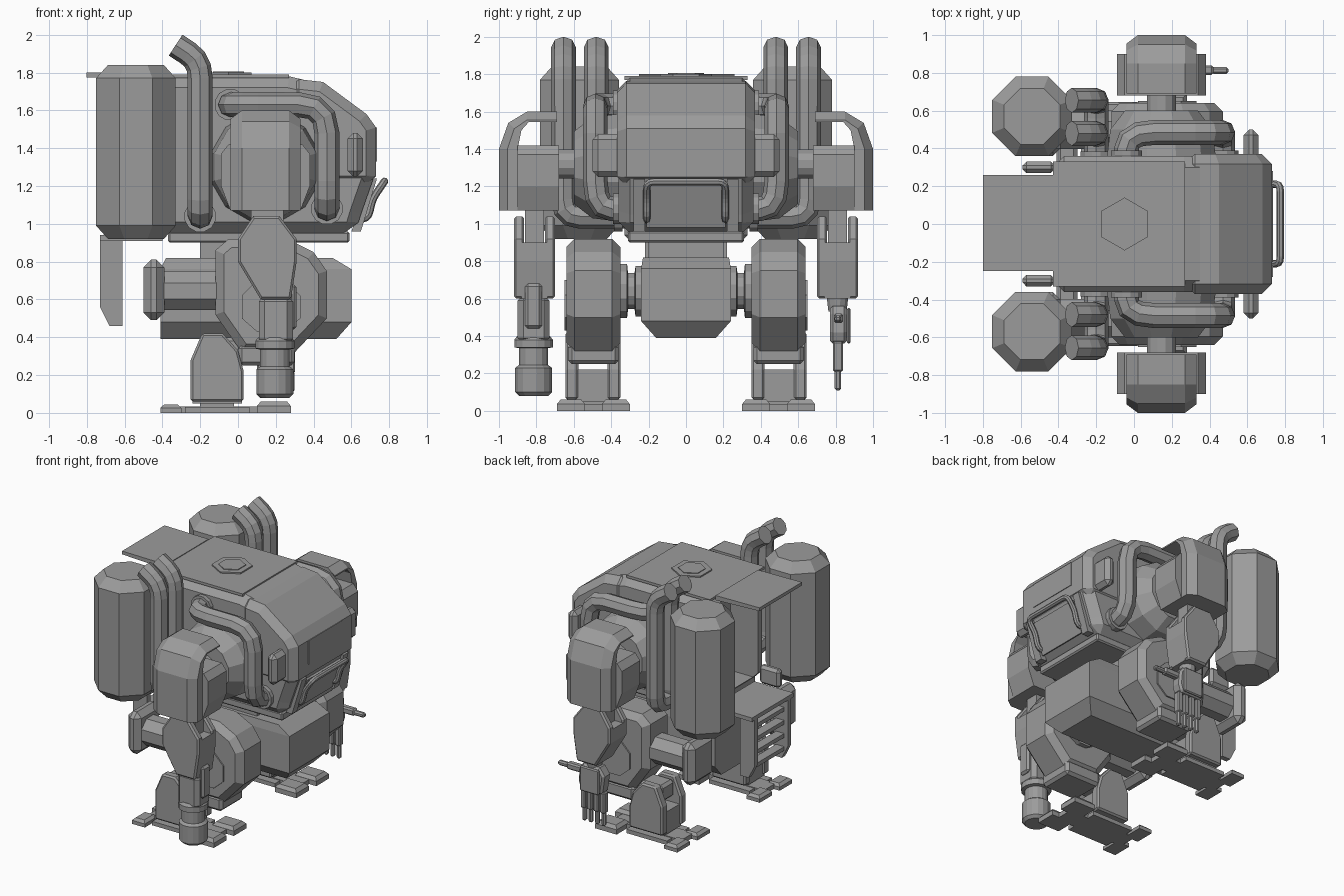
import bpy, bmesh, math
from mathutils import Vector

if "Cube" in bpy.data.objects:
    bpy.data.objects.remove(bpy.data.objects["Cube"], do_unlink=True)

mat = bpy.data.materials.new("plain grey")
mat.use_nodes = True
mat.diffuse_color = (0.33, 0.33, 0.33, 1)
mat.node_tree.nodes["Principled BSDF"].inputs["Base Color"].default_value = (0.33, 0.33, 0.33, 1)


def link(ob):
    bpy.context.scene.collection.objects.link(ob)
    ob.data.materials.append(mat)
    return ob


def loft(name, axis, rings, pair=False, bevel=0):
    """Skin matching outlines placed along an axis; pair mirrors across y."""
    place = {"x": lambda p, a, b: (p, a, b), "y": lambda p, a, b: (a, p, b),
             "z": lambda p, a, b: (a, b, p)}[axis]
    bm = bmesh.new()
    loops = [[bm.verts.new(place(pos, a, b)) for a, b in pts] for pos, pts in rings]
    n = len(loops[0])
    for low, high in zip(loops, loops[1:]):
        for i in range(n):
            j = (i + 1) % n
            bm.faces.new((low[i], low[j], high[j], high[i]))
    bm.faces.new(loops[0])
    bm.faces.new(loops[-1])
    bmesh.ops.recalc_face_normals(bm, faces=bm.faces)
    me = bpy.data.meshes.new(name)
    bm.to_mesh(me)
    bm.free()
    ob = link(bpy.data.objects.new(name, me))
    if bevel:
        m = ob.modifiers.new("chamfer", "BEVEL")
        m.width, m.segments, m.angle_limit = bevel, 1, math.radians(60)
    if pair:
        m = ob.modifiers.new("other_side", "MIRROR")
        m.use_axis = (False, True, False)
        m.use_mirror_merge = False
    return ob


def prism(name, axis, lo, hi, pts, pair=False, bevel=0):
    return loft(name, axis, [(lo, pts), (hi, pts)], pair, bevel)


def rect(a0, a1, b0, b1):
    return [(a0, b0), (a1, b0), (a1, b1), (a0, b1)]


def box(name, x0, x1, y0, y1, z0, z1, pair=False, bevel=0):
    return prism(name, "z", z0, z1, rect(x0, x1, y0, y1), pair, bevel)


def circle(a, b, r, n=12):
    return [(a + r * math.cos((i + .5) * math.tau / n), b + r * math.sin((i + .5) * math.tau / n))
            for i in range(n)]


def turned(name, axis, a, b, steps, pair=False, n=12):
    return loft(name, axis, [(p, circle(a, b, r, n)) for p, r in steps], pair)


def pipe(name, pts, r, bend=.1, pair=False, res=2):
    """Tube along a path with rounded corners."""
    pts = [Vector(p) for p in pts]
    path = [pts[0]]
    for a, b, c in zip(pts, pts[1:], pts[2:]):
        p = b + (a - b).normalized() * min(bend, (a - b).length * .49)
        q = b + (c - b).normalized() * min(bend, (c - b).length * .49)
        path += [p.lerp(b, t).lerp(b.lerp(q, t), t) for t in (0, .33, .67, 1)]
    path.append(pts[-1])
    cu = bpy.data.curves.new(name, "CURVE")
    cu.dimensions, cu.bevel_depth, cu.bevel_resolution, cu.use_fill_caps = "3D", r, res, True
    for s in ((1, -1) if pair else (1,)):
        sp = cu.splines.new("POLY")
        sp.points.add(len(path) - 1)
        for v, p in zip(sp.points, path):
            v.co = (p.x, p.y * s, p.z, 1)
        sp.use_smooth = False
    return link(bpy.data.objects.new(name, cu))


# Hull with an open rear cabin
hull = prism("hull", "y", -.36, .36, [(-.43, .95), (.62, .95), (.65, 1.05), (.72, 1.25), (.72, 1.5),
             (.67, 1.57), (.44, 1.74), (.27, 1.78), (-.43, 1.78)], bevel=.06)
cutter = box("cabin_cutter", -.6, -.2, -.25, .25, .97, 1.72)
cutter.hide_render = True
cutter.hide_set(True)
cut = hull.modifiers.new("cabin", "BOOLEAN")
cut.object, cut.solver = cutter, "EXACT"
prism("canopy", "y", -.37, .37, [(.27, 1.2), (.715, 1.2), (.73, 1.25), (.73, 1.51), (.68, 1.58),
      (.45, 1.75), (.27, 1.77)], bevel=.07)
box("hull_floor", -.37, .59, -.31, .31, .9, .96, bevel=.01)
box("roof_panel", -.43, .27, -.33, .33, 1.77, 1.79)
prism("rear_awning", "y", -.25, .26, [(-.8, 1.775), (-.43, 1.76), (-.43, 1.795), (-.8, 1.8)])
for nm, r, z in (("hatch_rim", .14, 1.8), ("hatch_lid", .095, 1.805)):
    prism(nm, "z", 1.78, z, circle(-.05, 0, r, 6))
prism("windscreen", "y", -.2, .2, rect(.725, .735, 1.33, 1.51))
prism("nose_panel", "y", -.21, .21, [(.64, .98), (.648, .98), (.726, 1.21), (.7, 1.21)])
for s in (-1, 1):
    prism("nose_frame", "y", s * .25 - .03, s * .25 + .03,
          [(.6, .96), (.65, .96), (.735, 1.24), (.7, 1.24)])
pipe("front_handle", [(.62, -.21, 1.02), (.69, -.21, 1.03), (.71, -.21, 1.13), (.775, -.21, 1.225),
     (.775, .21, 1.225), (.71, .21, 1.13), (.69, .21, 1.03), (.62, .21, 1.02)], .02, .04)
box("side_lamp", .58, .66, .34, .5, 1.25, 1.48, True, .03)

# Rear platform and ladder
box("rear_platform", -.73, -.4, -.25, .25, .91, .94)
box("platform_post", -.59, -.42, .27, .33, .92, 1.06, True, .02)
prism("ladder_rail", "y", .18, .22, [(-.73, .92), (-.61, .92), (-.61, .46), (-.68, .46), (-.73, .56)], True)
for i in range(4):
    box("ladder_rung", -.7, -.63, -.19, .19, .52 + i * .1, .55 + i * .1)

# Tanks, exhausts and side pipes
loft("tank", "z", [(z, circle(-.54, .57, r, 8)) for z, r in
     ((.92, .16), (.99, .228), (1.77, .228), (1.84, .16))], True)
for y in (.48, .655):
    pipe("exhaust", [(-.2, .3, 1.04), (-.2, y, 1.04), (-.2, y, 1.86), (-.33, y, 1.945)], .066, .09, True)
turned("exhaust_flange", "y", -.2, 1.04, [(.34, .085), (.385, .085)], True)
pipe("side_pipe", [(-.04, .3, 1.63), (-.04, .485, 1.63), (.47, .485, 1.63), (.47, .485, 1.08),
     (.47, .3, 1.08)], .066, .15, True)
for x, z in ((-.04, 1.63), (.47, 1.08)):
    turned("pipe_flange", "y", x, z, [(.34, .085), (.39, .085)], True)

# Shoulders
turned("shoulder_hub", "y", .145, 1.3, [(.34, .3), (.5, .28), (.6, .2)], True)
turned("shoulder_shaft", "y", .145, 1.32, [(.55, .08), (.75, .08)], True)
prism("shoulder_block", "y", .68, .9, [(-.04, 1.07), (.33, 1.07), (.38, 1.2), (.38, 1.37), (.34, 1.42),
      (-.05, 1.42), (-.09, 1.37), (-.09, 1.2)], True)


def arch(d):
    return [(.69, 1.6 - d), (.85, 1.6 - d), (.95 - d * .7, 1.54 - d * .7), (1 - d, 1.4), (1 - d, 1.07),
            (.9, 1.07), (.9, 1.4), (.88, 1.5), (.84, 1.545), (.69, 1.545)]


loft("shoulder_guard", "x", [(-.04, arch(.045)), (.02, arch(0)), (.27, arch(0)), (.33, arch(.045))], True)

# Arms
box("elbow_link", .07, .24, .76, .86, .9, 1.1, True)
arm = [(0, .8), (0, .92), (.08, 1.04), (.22, 1.04), (.31, .92), (.31, .8), (.28, .6), (.12, .6)]
for y in (.7, .865):
    prism("forearm_plate", "y", y, y + .055, arm, True, .012)
prism("forearm_core", "y", .74, .88, [(x, min(z, .9)) for x, z in arm], True)

# Right arm cannon
box("cannon_body", .11, .29, -.9, -.73, .36, .62, bevel=.03)
box("cannon_rib", .27, .31, -.86, -.77, .44, .68, bevel=.015)
turned("cannon_barrel", "z", .195, -.815, [(.08, .08), (.1, .1), (.23, .1), (.245, .08), (.335, .08),
       (.34, .105), (.38, .105), (.4, .09)], n=16)

# Left hand
turned("wrist", "z", .2, .81, [(.53, .05), (.61, .06)])
prism("palm", "y", .77, .86, [(.11, .36), (.29, .36), (.31, .42), (.3, .52), (.27, .56), (.13, .56),
      (.09, .5)], bevel=.015)
box("hand_guard", .12, .28, .86, .88, .36, .55, bevel=.008)
box("thumb_base", .28, .42, .79, .84, .47, .52, bevel=.01)
box("thumb_tip", .41, .5, .795, .83, .475, .51, bevel=.01)
for i in range(4):
    x = .1 + i * .054
    box("finger_base", x, x + .04, .785, .84, .21, .37, bevel=.008)
    box("finger_tip", x + .004, x + .036, .795, .83, .11, .22, bevel=.01)

# Pelvis and waist
hips = rect(-.41, .6, -.24, .24)
loft("pelvis", "z", [(.39, rect(-.41, .52, -.16, .16)), (.48, hips), (.76, hips),
     (.82, rect(-.38, .5, -.23, .23))])
box("waist", -.2, .3, -.2, .2, .8, .92)
turned("hip_shaft", "y", .18, .64, [(.22, .14), (.27, .14), (.275, .1), (.31, .1), (.315, .15), (.37, .15)], True)

# Legs with rear thrusters
prism("thigh", "y", .35, .64, [(-.12, .52), (-.12, .86), (-.05, .92), (.26, .92), (.4, .85), (.47, .75),
      (.47, .5), (.3, .32), (.02, .32)], True, .045)
prism("thigh_plate", "y", .63, .65, [(.02, .5), (.02, .62), (.1, .7), (.25, .7), (.33, .62), (.33, .5),
      (.25, .43), (.1, .43)], True)
box("knee_block", .0, .3, .36, .63, .25, .36, True, .02)
box("knee_link", -.2, .2, .42, .58, .27, .4, True, .02)
shin = [(-.25, .06), (-.25, .28), (-.19, .42), (-.08, .42), (0, .33), (.03, .22), (.03, .06)]
for y in (.35, .575):
    prism("shin_plate", "y", y, y + .07, shin, True, .012)
box("shin_core", -.24, .02, .4, .6, .05, .22, True)
turned("thruster_neck", "x", .5, .645, [(-.4, .11), (-.1, .11)], True, 8)
box("thruster", -.5, -.39, .36, .64, .49, .81, True, .04)

# Feet
box("foot_sole", -.36, .22, .42, .57, 0, .035, True)
box("foot_pad", -.28, .06, .36, .63, 0, .03, True)
box("ankle", -.2, -.02, .42, .57, .02, .07, True)
for y in (.3, .54):
    for nm, x0, x1, z in (("front_toe", .1, .28, .06), ("rear_toe", -.41, -.3, .045)):
        loft(nm, "z", [(0, rect(x0, x1, y, y + .15)), (z * .6, rect(x0, x1, y, y + .15)),
             (z, rect(x0 + .02, x1 - .02, y + .02, y + .13))], True)
